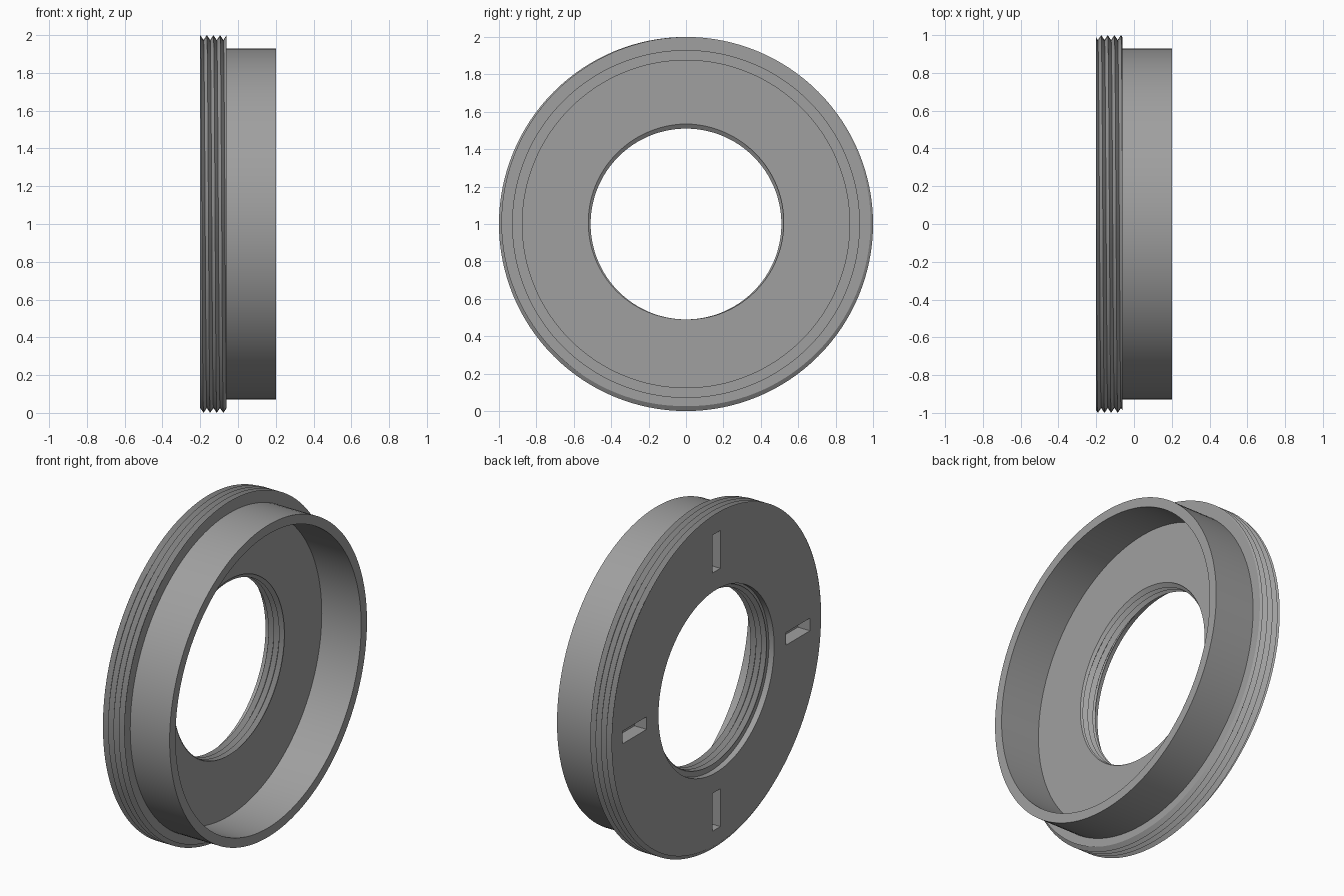
import bpy, bmesh, math
from mathutils import Vector

if "Cube" in bpy.data.objects:
    bpy.data.objects.remove(bpy.data.objects["Cube"])

SEG = 128            # steps around the axis
PITCH = 0.035        # thread pitch
BACK, STEP, FRONT = -0.20, -0.06, 0.20

grey = bpy.data.materials.new("mid grey")
grey.diffuse_color = (0.35, 0.35, 0.35, 1)
grey.use_nodes = True
grey.node_tree.nodes["Principled BSDF"].inputs["Base Color"].default_value = grey.diffuse_color


def thread(x0, x1, crest, root, turn):
    """Helical V-thread profile from x0 to x1 at the given fraction of a turn."""
    pts = []
    count = 2 * round((x1 - x0) / PITCH) + 3
    for k in range(count):
        x = x0 + (k / 2 - 1 + turn) * PITCH
        x = min(max(x, x0), x1)
        phase = ((x - x0) / PITCH - turn) % 1.0
        pts.append((x, root + (crest - root) * abs(2 * phase - 1)))
    return pts


def section(turn):
    """Closed cross-section (x, radius) of the ring."""
    outer = thread(BACK, STEP, 1.0, 0.974, turn)
    collar = [(STEP, 0.93), (FRONT, 0.93), (FRONT, 0.875), (STEP, 0.875)]
    bore = thread(BACK + 0.035, STEP, 0.535, 0.51, turn)[::-1]
    recess = [(BACK + 0.035, 0.545), (BACK, 0.545)]
    return outer + collar + bore + recess


def make_object(name, bm):
    bmesh.ops.recalc_face_normals(bm, faces=bm.faces[:])
    me = bpy.data.meshes.new(name)
    bm.to_mesh(me)
    bm.free()
    me.materials.append(grey)
    ob = bpy.data.objects.new(name, me)
    bpy.context.collection.objects.link(ob)
    return ob


# Threaded ring: sweep the section once around the x axis
bm = bmesh.new()
rows = []
for i in range(SEG + 1):
    a = 2 * math.pi * i / SEG
    rows.append([bm.verts.new((x, -r * math.sin(a), 1 + r * math.cos(a)))
                 for x, r in section(i / SEG)])
n = len(rows[0])
for a, b in zip(rows, rows[1:]):
    for j in range(n):
        k = (j + 1) % n
        bm.faces.new((a[j], a[k], b[k], b[j]))
bmesh.ops.remove_doubles(bm, verts=bm.verts[:], dist=1e-5)
ring = make_object("threaded_ring", bm)

# Four blind spanner slots in the back face
bm = bmesh.new()
for dy, dz in ((0, 1), (0, -1), (1, 0), (-1, 0)):
    size = Vector((0.16, 0.225 if dy else 0.075, 0.225 if dz else 0.075))
    for v in bmesh.ops.create_cube(bm, size=1)["verts"]:
        v.co = v.co * size + Vector((BACK, 0.77 * dy, 1 + 0.77 * dz))
cutter = make_object("slot_cutter", bm)
cutter.hide_render = True

mod = ring.modifiers.new("slots", "BOOLEAN")
mod.operation = "DIFFERENCE"
mod.solver = "EXACT"
mod.object = cutter
bpy.context.view_layer.objects.active = ring
ring.select_set(True)
cutter.select_set(False)
bpy.ops.object.modifier_apply(modifier="slots")
bpy.data.objects.remove(cutter)

# Smooth round walls, crisp thread and rim edges
bpy.ops.object.shade_smooth_by_angle(angle=math.radians(30))
